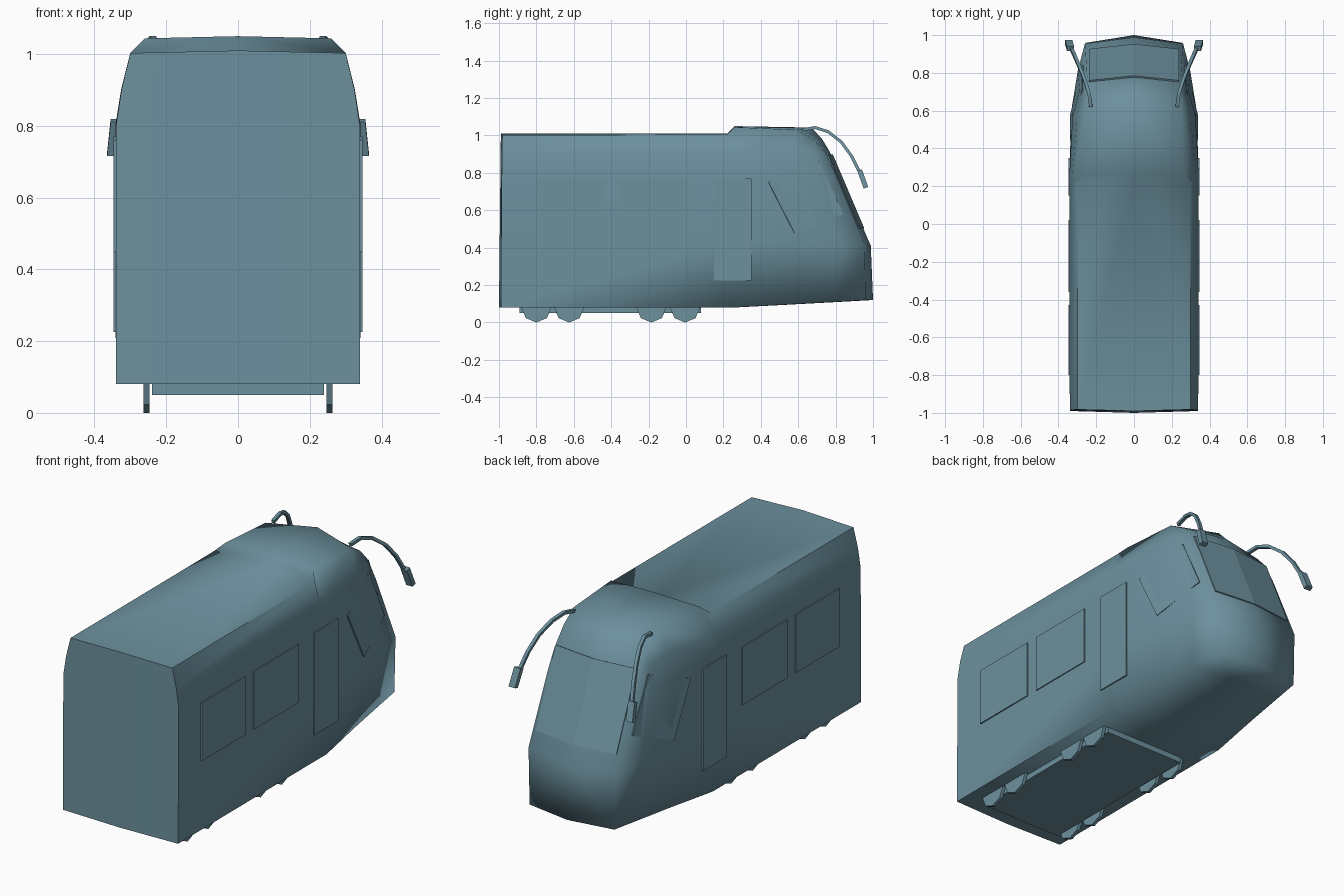
import bpy, bmesh, math
from mathutils import Vector
from mathutils.bvhtree import BVHTree

if "Cube" in bpy.data.objects:
    bpy.data.objects.remove(bpy.data.objects["Cube"])

paint = bpy.data.materials.new("blue_grey_paint")
paint.diffuse_color = (0.15, 0.28, 0.34, 1)
paint.use_nodes = True
paint.node_tree.nodes["Principled BSDF"].inputs["Base Color"].default_value = paint.diffuse_color


def finish(name, bm, mirror=True):
    bmesh.ops.recalc_face_normals(bm, faces=bm.faces[:])
    me = bpy.data.meshes.new(name)
    bm.to_mesh(me)
    bm.free()
    me.materials.append(paint)
    ob = bpy.data.objects.new(name, me)
    bpy.context.collection.objects.link(ob)
    if mirror:
        m = ob.modifiers.new("mirror", 'MIRROR')
        m.use_clip = True
        m.merge_threshold = 0.0005
    return ob


def prism(name, pts, offset, mirror=True):
    """Solid from a polygon pushed along an offset vector."""
    bm = bmesh.new()
    n = len(pts)
    a = [bm.verts.new(p) for p in pts]
    b = [bm.verts.new(Vector(p) + Vector(offset)) for p in pts]
    bm.faces.new(a)
    bm.faces.new(b[::-1])
    for i in range(n):
        bm.faces.new((a[i], a[(i + 1) % n], b[(i + 1) % n], b[i]))
    return finish(name, bm, mirror)


def bar(name, path, rx, rn):
    """Rectangular bar swept along a path that bends in the yz plane."""
    bm = bmesh.new()
    path = [Vector(p) for p in path]
    rings = []
    for i, p in enumerate(path):
        d = path[min(i + 1, len(path) - 1)] - path[max(i - 1, 0)]
        n = Vector((0, -d.z, d.y)).normalized() * rn
        x = Vector((rx, 0, 0))
        rings.append([bm.verts.new(p + q) for q in (x + n, n - x, -x - n, x - n)])
    for r, s in zip(rings, rings[1:]):
        for k in range(4):
            bm.faces.new((r[k], r[(k + 1) % 4], s[(k + 1) % 4], s[k]))
    bm.faces.new(rings[0])
    bm.faces.new(rings[-1])
    return finish(name, bm)


# body: half sections running from floor centre round to roof centre
def straight(y, top, edge):
    return [(0, y, .08), (.34, y, .08), (.342, y, .42), (.342, y, .8),
            (.326, y, .9), (edge, y, top - .006), (0, y, top)]

sections = [
    [(0, -1, .08), (.34, -.99, .08), (.34, -.988, .42), (.34, -.985, .8),
     (.325, -.984, .9), (.30, -.982, 1.003), (0, -.99, 1.01)],
    straight(.22, 1.01, .30),
    straight(.26, 1.05, .26),
    [(0, .60, .098), (.295, .58, .098), (.332, .60, .42), (.326, .57, .8),
     (.30, .57, .93), (.25, .59, 1.03), (0, .67, 1.042)],
    [(0, .82, .11), (.268, .80, .11), (.298, .81, .42), (.288, .71, .79),
     (.268, .69, .90), (.242, .685, .975), (0, .725, .985)],
    [(0, 1.0, .12), (.25, .96, .12), (.26, .955, .42), (.25, .805, .78),
     (.246, .768, .86), (.24, .745, .91), (0, .77, .91)]]
nose_centre = [(0, .988, .41), (0, .828, .78), (0, .793, .86)]

bm = bmesh.new()
rows = [[bm.verts.new(p) for p in s] for s in sections]
for r, s in zip(rows, rows[1:]):
    for k in range(6):
        bm.faces.new((r[k], r[k + 1], s[k + 1], s[k]))
bm.faces.new(rows[0])
last = rows[-1]
mid = [last[0]] + [bm.verts.new(p) for p in nose_centre] + [last[6]]
for k in range(4):
    bm.faces.new((last[k + 1], last[k + 2], mid[k + 1], mid[k]))
bmesh.ops.recalc_face_normals(bm, faces=bm.faces[:])
tree = BVHTree.FromBMesh(bm)
# sharp rear and sill edges, soft nose
for f in bm.faces:
    f.smooth = True
for e in bm.edges:
    if len(e.link_faces) == 2:
        rear = min(v.co.y for v in e.verts) < .2
        e.smooth = e.calc_face_angle() < math.radians(40) or not rear
finish("body_shell", bm)

# side windows and door
for name, y0, y1, z0, z1 in (("rear_side_window", -.80, -.43, .45, .76),
                             ("middle_side_window", -.36, .02, .45, .76),
                             ("door", .15, .35, .225, .77)):
    prism(name, [(.339, y0, z0), (.339, y1, z0), (.339, y1, z1), (.339, y0, z1)],
          (.008, 0, 0))

# tilted cab windows laid against the shell
corners = []
for y, z in ((.44, .75), (.71, .86), (.84, .58), (.58, .475)):
    hit = tree.ray_cast(Vector((2, y, z)), Vector((-1, 0, 0)))[0]
    corners.append(hit - Vector((.001, 0, 0)))
prism("cab_side_window", corners, (.007, .002, 0))

# windscreen, folded along the centre line
prism("windscreen",
      [(0, .945, .50), (.238, .919, .50), (.238, .752, .895), (0, .777, .895)],
      (0, .008, .004))

# undercarriage and wheels
prism("undercarriage", [(-.24, -.89, .05), (.24, -.89, .05), (.24, .08, .05),
                        (-.24, .08, .05)], (0, 0, .035), mirror=False)
for i, y in enumerate((-.80, -.625, -.185, -.005)):
    ring = [(.246, y + .08 * math.sin(a), .08 - .08 * math.cos(a))
            for a in (k * math.pi / 4 for k in range(8))]
    prism("wheel_%d" % (i + 1), ring, (.018, 0, 0))

# mirror arms and heads
bar("mirror_arm", [(.228, .62, 1.03), (.238, .69, 1.042), (.26, .76, 1.02),
                   (.288, .83, .965), (.312, .885, .89), (.332, .93, .80)], .009, .008)
bar("mirror_head", [(.336, .928, .815), (.346, .962, .72)], .019, .013)
